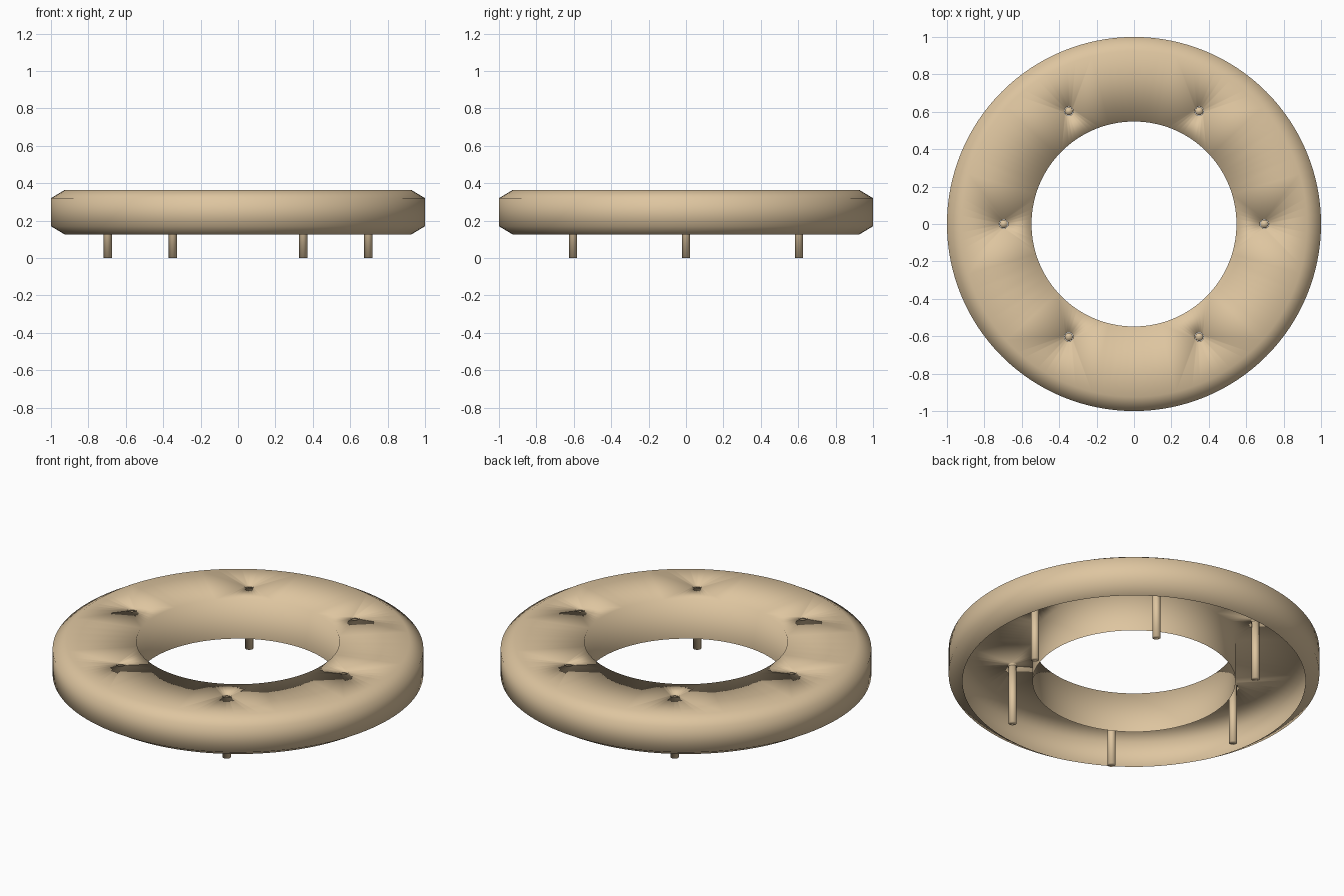
import bpy
import bmesh
import math

if "Cube" in bpy.data.objects:
    bpy.data.objects.remove(bpy.data.objects["Cube"])

SEGMENTS = 128
LEG_SIDES = 16
LEG_COUNT = 6
LEG_ORBIT = 0.697
LEG_RADIUS = 0.022
TOP = 0.365
BOTTOM = 0.125

tan = bpy.data.materials.new("warm_tan")
tan.diffuse_color = (0.73, 0.56, 0.35, 1.0)
tan.use_nodes = True
tan.node_tree.nodes["Principled BSDF"].inputs["Base Color"].default_value = tan.diffuse_color


def circle(bm, radius, z, count, cx=0.0, cy=0.0):
    return [bm.verts.new((cx + radius * math.cos(2 * math.pi * k / count),
                          cy + radius * math.sin(2 * math.pi * k / count), z))
            for k in range(count)]


def bridge(bm, lower, upper):
    n = len(lower)
    for k in range(n):
        j = (k + 1) % n
        bm.faces.new((lower[k], lower[j], upper[j], upper[k]))


def loop_edges(bm, ring):
    n = len(ring)
    return [bm.edges.get((ring[k], ring[(k + 1) % n])) for k in range(n)]


def finish(bm, name):
    for f in bm.faces:
        f.smooth = True
    mesh = bpy.data.meshes.new(name)
    bm.to_mesh(mesh)
    bm.free()
    mesh.materials.append(tan)
    obj = bpy.data.objects.new(name, mesh)
    bpy.context.collection.objects.link(obj)
    return obj


leg_spots = [(LEG_ORBIT * math.cos(i * math.tau / LEG_COUNT),
              LEG_ORBIT * math.sin(i * math.tau / LEG_COUNT))
             for i in range(LEG_COUNT)]

# Ring shell: chamfered outer wall, straight inner wall, open underneath
bm = bmesh.new()
outer = [circle(bm, r, z, SEGMENTS) for r, z in
         ((0.925, BOTTOM), (1.0, 0.17), (1.0, 0.32), (0.925, TOP))]
for low, high in zip(outer, outer[1:]):
    bridge(bm, low, high)
inner_top = circle(bm, 0.548, TOP, SEGMENTS)
inner_bottom = circle(bm, 0.548, BOTTOM, SEGMENTS)
bridge(bm, inner_top, inner_bottom)

# Shallow leg sockets in the top
borders = loop_edges(bm, outer[-1]) + loop_edges(bm, inner_top)
for x, y in leg_spots:
    rim = circle(bm, LEG_RADIUS + 0.002, TOP, LEG_SIDES, x, y)
    collar = circle(bm, LEG_RADIUS + 0.002, TOP - 0.015, LEG_SIDES, x, y)
    bridge(bm, rim, collar)
    borders += loop_edges(bm, rim)

# Flat top sheet between the rims and around the sockets
filled = bmesh.ops.triangle_fill(bm, edges=borders, use_beauty=True,
                                 use_dissolve=False, normal=(0, 0, 1))
for item in filled["geom"]:
    if isinstance(item, bmesh.types.BMFace):
        item.normal_update()
        if item.normal.z < 0:
            item.normal_flip()
finish(bm, "ring_shell")

# Round legs hanging from the sockets
for i, (x, y) in enumerate(leg_spots):
    bm = bmesh.new()
    foot = circle(bm, LEG_RADIUS, 0.0, LEG_SIDES, x, y)
    head = circle(bm, LEG_RADIUS, TOP - 0.01, LEG_SIDES, x, y)
    bridge(bm, foot, head)
    bm.faces.new(head)
    bm.faces.new(list(reversed(foot)))
    finish(bm, f"leg_{i + 1}")
